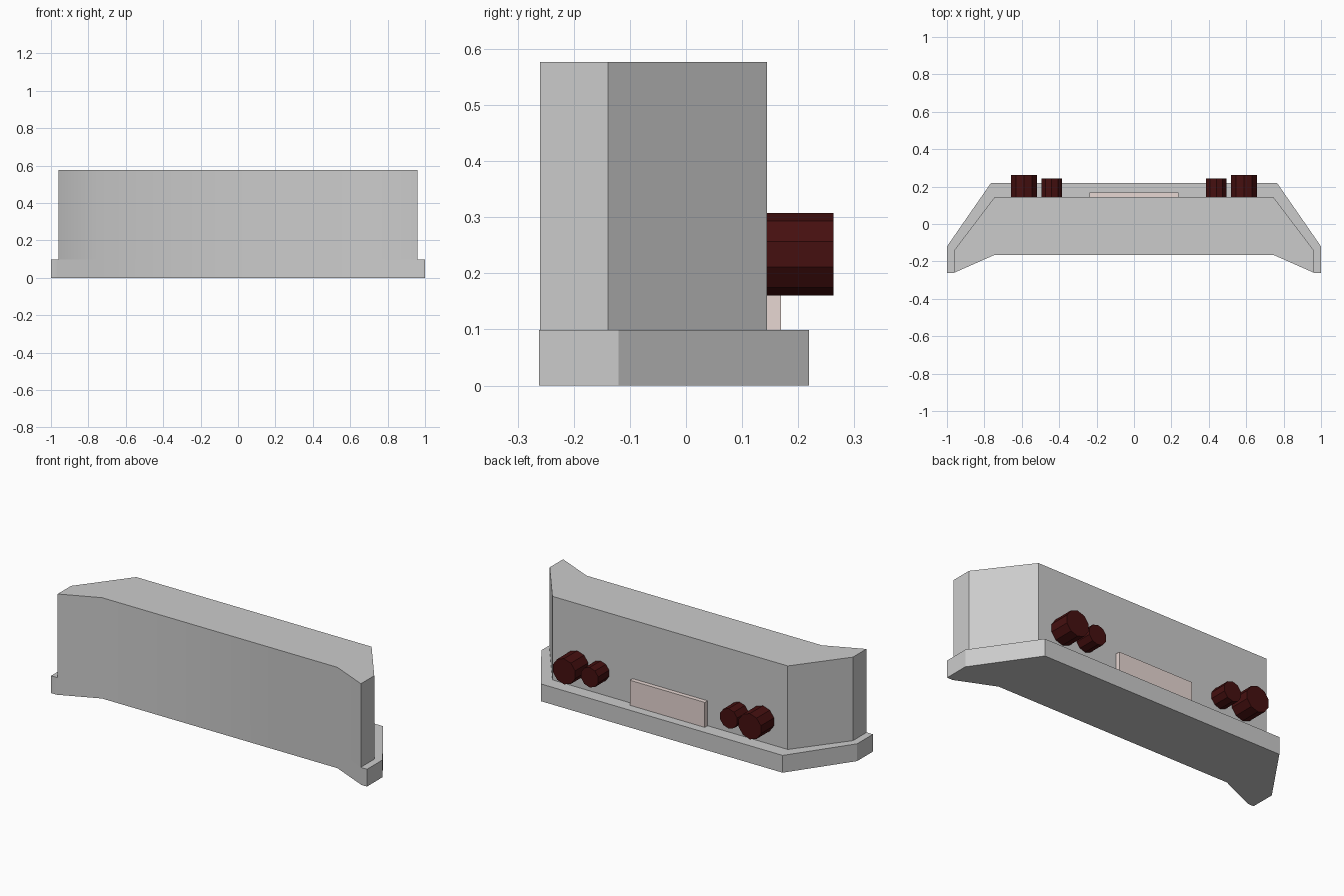
import bpy, bmesh, math
from mathutils import Matrix

if "Cube" in bpy.data.objects:
    bpy.data.objects.remove(bpy.data.objects["Cube"])


def material(name, color):
    m = bpy.data.materials.new(name)
    m.diffuse_color = color
    m.use_nodes = True
    m.node_tree.nodes["Principled BSDF"].inputs["Base Color"].default_value = m.diffuse_color
    return m


def finish(name, bm, mat=None, smooth=False):
    bmesh.ops.recalc_face_normals(bm, faces=bm.faces)
    me = bpy.data.meshes.new(name)
    bm.to_mesh(me)
    bm.free()
    ob = bpy.data.objects.new(name, me)
    bpy.context.collection.objects.link(ob)
    if mat:
        me.materials.append(mat)
    if smooth:
        bpy.ops.object.select_all(action='DESELECT')
        ob.select_set(True)
        bpy.context.view_layer.objects.active = ob
        bpy.ops.object.shade_smooth_by_angle(angle=math.radians(30))
    return ob


def prism(name, half, z0, z1, mat=None, smooth=False):
    """Extrude a half outline (x > 0, front to back), mirrored in x."""
    outline = half + [(-x, y) for x, y in reversed(half)]
    bm = bmesh.new()
    face = bm.faces.new([bm.verts.new((x, y, z0)) for x, y in outline])
    res = bmesh.ops.extrude_face_region(bm, geom=[face], use_keep_orig=True)
    for v in res['geom']:
        if isinstance(v, bmesh.types.BMVert):
            v.co.z = z1
    return finish(name, bm, mat, smooth)


def knob(name, x, z, r, y0, y1, mat):
    bm = bmesh.new()
    bmesh.ops.create_cone(bm, cap_ends=True, segments=10, radius1=r, radius2=r, depth=y1 - y0)
    m = Matrix.Translation((x, (y0 + y1) / 2, z)) @ Matrix.Rotation(math.pi / 2, 4, 'X')
    bmesh.ops.transform(bm, matrix=m, verts=bm.verts)
    return finish(name, bm, mat)


red = material("dark_red", (0.06, 0.005, 0.005, 1))
pale = material("pale_plate", (0.8, 0.68, 0.65, 1))

# Bumper base, a low ledge wider than the body
prism("base_ledge", [(0.745, -0.165), (0.965, -0.262), (1.0, -0.262), (1.0, -0.12), (0.765, 0.219)],
      0, 0.099, smooth=True)

# Tall body
prism("body", [(0.745, -0.165), (0.96, -0.26), (0.96, -0.139), (0.745, 0.144)],
      0.099, 0.577, smooth=True)

# Plate on the back
prism("back_plate", [(0.237, 0.14), (0.237, 0.169)], 0.099, 0.242, pale)

# Paired tail lights on the back
for side, s in (("left", -1), ("right", 1)):
    knob(f"large_light_{side}", s * 0.588, 0.234, 0.0735, 0.14, 0.263, red)
    knob(f"small_light_{side}", s * 0.44, 0.232, 0.057, 0.14, 0.243, red)
